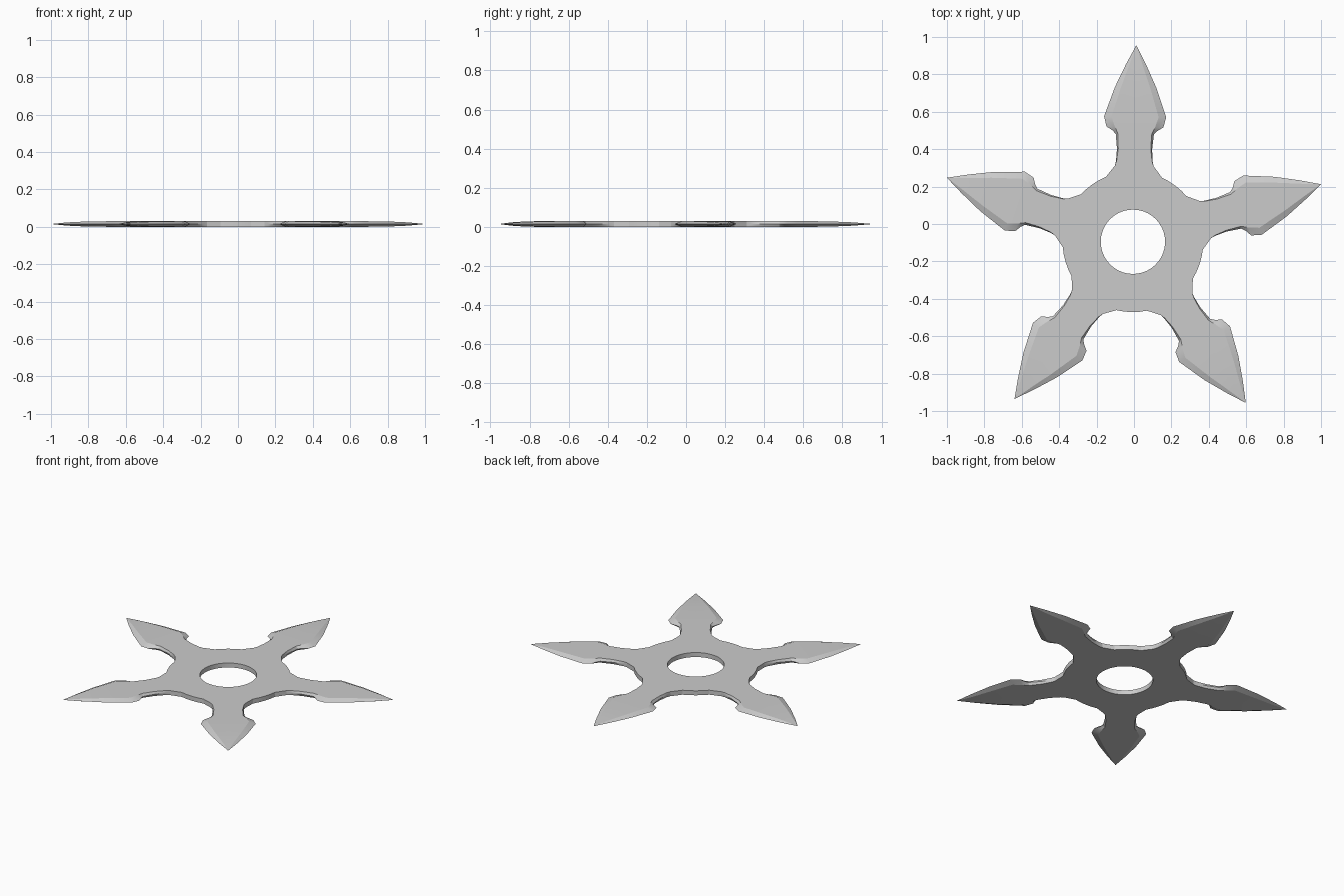
import bpy, bmesh
from math import cos, sin, radians
from mathutils import Vector, Matrix

if "Cube" in bpy.data.objects:
    bpy.data.objects.remove(bpy.data.objects["Cube"])

MID, HALF = 0.015, 0.015
HOLE_R, HUB_R = 0.172, 0.376
CENTRE = Vector((-0.0057, -0.095, 0))

# arm stations: distance from centre, edge half width, flat half width, half thickness
ARM = [
    (0.405, 0.104, 0.104, HALF),
    (0.430, 0.098, 0.095, HALF),
    (0.495, 0.094, 0.087, HALF),
    (0.575, 0.102, 0.090, HALF),
    (0.594, 0.120, 0.098, HALF),
    (0.614, 0.152, 0.108, HALF),
    (0.668, 0.166, 0.126, HALF),
    (0.825, 0.111, 0.078, 0.0135),
    (0.950, 0.053, 0.034, 0.0085),
    (1.0516, 0.0, 0.0, 0.001),
]

bm = bmesh.new()


def face(points, turn):
    """Add a face to the upper half and its mirror to the lower half."""
    for side in (1, -1):
        vs = []
        for x, y, h in points:
            p = turn @ Vector((x, y, side * h))
            vs.append(bm.verts.new(p + CENTRE + Vector((0, 0, MID))))
        bm.faces.new(vs)


def polar(r, deg, h):
    return (r * cos(radians(deg)), r * sin(radians(deg)), h)


def sector(turn):
    # hub: eight hole segments matched to the hub outline
    u0, v0 = ARM[0][:2]
    outline = [polar(HUB_R, a, HALF) for a in (-36, -29.5, -23.5)]
    outline += [(u0, -v0, HALF), (u0, 0, HALF), (u0, v0, HALF)]
    outline += [polar(HUB_R, a, HALF) for a in (23.5, 29.5, 36)]
    hole = [polar(HOLE_R, -36 + 9 * i, HALF) for i in range(9)]
    for i in range(8):
        a, b, c, d = hole[i], outline[i], outline[i + 1], hole[i + 1]
        face([a, b, c, d], turn)
        face([a, d, (*d[:2], 0), (*a[:2], 0)], turn)
        if i not in (3, 4):
            face([b, c, (*c[:2], 0), (*b[:2], 0)], turn)
    # arm and blade: flat top with ground edges
    for (u, o, n, h), (u2, o2, n2, h2) in zip(ARM, ARM[1:]):
        for s in (1, -1):
            face([(u, 0, h), (u2, 0, h2), (u2, s * n2, h2), (u, s * n, h)], turn)
            face([(u, s * n, h), (u2, s * n2, h2), (u2, s * o2, 0), (u, s * o, 0)], turn)


for k in range(5):
    sector(Matrix.Rotation(radians(17 + 72 * k), 3, 'Z'))

bmesh.ops.remove_doubles(bm, verts=bm.verts, dist=0.0025)
bmesh.ops.recalc_face_normals(bm, faces=bm.faces)
# drop the bottom exactly onto the floor
low = min(v.co.z for v in bm.verts)
bmesh.ops.translate(bm, verts=bm.verts, vec=(0, 0, -low))

mesh = bpy.data.meshes.new("throwing_star")
bm.to_mesh(mesh)
bm.free()
star = bpy.data.objects.new("throwing_star", mesh)
bpy.context.collection.objects.link(star)
bpy.context.view_layer.objects.active = star
star.select_set(True)
bpy.ops.object.shade_smooth_by_angle(angle=radians(20))
